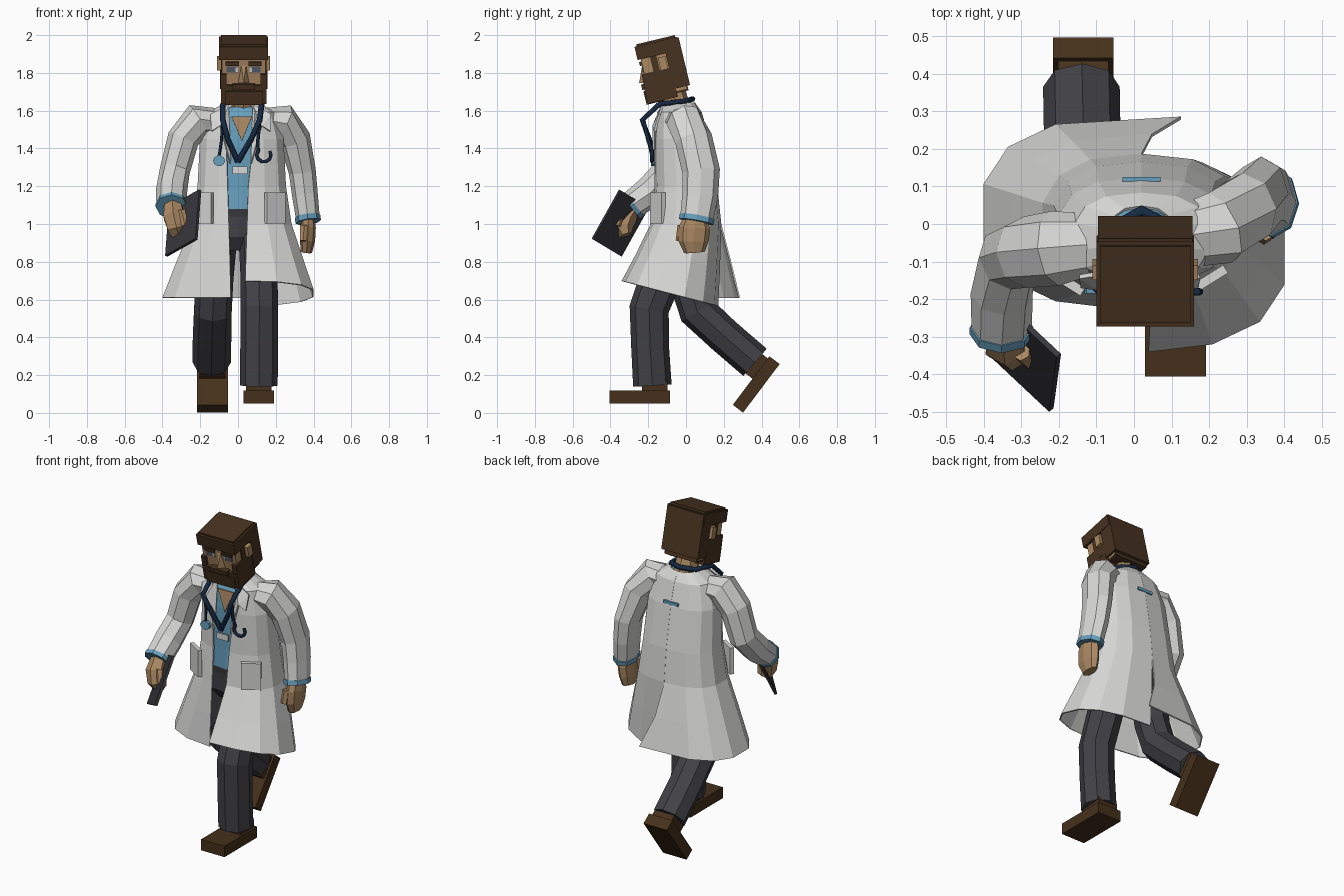
import bpy, bmesh, math
from mathutils import Vector, Matrix

if "Cube" in bpy.data.objects:
    bpy.data.objects.remove(bpy.data.objects["Cube"])


def mat(name, r, g, b):
    m = bpy.data.materials.new(name)
    m.diffuse_color = (r, g, b, 1)
    m.use_nodes = True
    m.node_tree.nodes["Principled BSDF"].inputs["Base Color"].default_value = m.diffuse_color
    return m


WHITE = mat("coat white", .68, .68, .67)
BLUE = mat("scrub blue", .135, .35, .51)
NAVY = mat("navy rubber", .008, .022, .055)
SKIN = mat("skin", .41, .25, .125)
HAIR = mat("hair brown", .062, .032, .014)
GREY = mat("trouser grey", .054, .053, .063)
SHOE = mat("shoe brown", .06, .03, .011)
DARK = mat("board charcoal", .038, .038, .045)
EYE = mat("eye grey", .1, .115, .16)


def build(name, verts, faces, m, solid=0):
    me = bpy.data.meshes.new(name)
    me.from_pydata([tuple(v) for v in verts], [], faces)
    bm = bmesh.new()
    bm.from_mesh(me)
    bmesh.ops.recalc_face_normals(bm, faces=bm.faces)
    bm.to_mesh(me)
    bm.free()
    me.materials.append(m)
    ob = bpy.data.objects.new(name, me)
    bpy.context.collection.objects.link(ob)
    if solid:
        s = ob.modifiers.new("thickness", 'SOLIDIFY')
        s.thickness, s.offset = solid, 0
    return ob


def loft(name, rings, m):
    n = len(rings[0])
    faces = [(i * n + j, i * n + (j + 1) % n, (i + 1) * n + (j + 1) % n, (i + 1) * n + j)
             for i in range(len(rings) - 1) for j in range(n)]
    faces += [tuple(range(n)), tuple(range((len(rings) - 1) * n, len(rings) * n))]
    return build(name, [v for r in rings for v in r], faces, m)


def limb(name, pts, m, n=8):
    """Tube along points (x, y, z, depth radius, width radius)."""
    ps = [Vector(p[:3]) for p in pts]
    rings = []
    for i, p in enumerate(ps):
        t = (ps[min(i + 1, len(ps) - 1)] - ps[max(i - 1, 0)]).normalized()
        u = (Vector((0, 1, 0)) - t * t.y).normalized()
        v = t.cross(u)
        rings.append([p + u * pts[i][3] * math.cos(a) + v * pts[i][4] * math.sin(a)
                      for a in (2 * math.pi * k / n for k in range(n))])
    return loft(name, rings, m)


def box(name, c, size, m, M=Matrix.Identity(4)):
    vs = [M @ (Vector(c) + Vector((x * size[0], y * size[1], z * size[2])) / 2)
          for x in (-1, 1) for y in (-1, 1) for z in (-1, 1)]
    return build(name, vs, [(0, 1, 3, 2), (4, 6, 7, 5), (0, 4, 5, 1),
                            (2, 3, 7, 6), (0, 2, 6, 4), (1, 5, 7, 3)], m)


def wire(name, pts, r, m):
    cu = bpy.data.curves.new(name, 'CURVE')
    cu.dimensions, cu.bevel_depth, cu.bevel_resolution, cu.use_fill_caps = '3D', r, 1, True
    sp = cu.splines.new('POLY')
    sp.points.add(len(pts) - 1)
    for q, p in zip(sp.points, pts):
        q.co = (*p, 1)
    cu.materials.append(m)
    ob = bpy.data.objects.new(name, cu)
    bpy.context.collection.objects.link(ob)
    bpy.ops.object.select_all(action='DESELECT')
    bpy.context.view_layer.objects.active = ob
    ob.select_set(True)
    bpy.ops.object.convert(target='MESH')


def spow(v):
    return math.copysign(abs(v) ** .8, v)


def oval(z, cx, cy, a, b, n=14):
    return [(cx + a * spow(math.sin(t)), cy - b * spow(math.cos(t)), z)
            for t in (2 * math.pi * k / n for k in range(n))]


# Torso: scrub shirt, belt, pelvis, neck and skin at the v neck
loft("scrub_shirt", [oval(*r) for r in ((1.62, .03, -.04, .08, .075), (1.57, .02, -.04, .16, .1),
     (1.45, .02, -.02, .2, .13), (1.2, .02, 0, .21, .148), (1.08, .02, 0, .21, .152))], BLUE)
loft("belt", [oval(1.085, .02, 0, .205, .148), oval(1.04, .02, 0, .205, .148)], DARK)
loft("trouser_seat", [oval(1.05, .01, 0, .2, .145), oval(.93, 0, 0, .2, .14),
                      oval(.86, 0, 0, .15, .09)], GREY)
limb("neck", [(.03, -.03, 1.57, .07, .07), (.03, -.075, 1.7, .07, .07)], SKIN)
build("neck_skin", [(-.035, -.146, 1.57), (.075, -.146, 1.57), (.02, -.158, 1.44)], [(0, 1, 2)], SKIN, .008)
box("back_trim", (.02, .119, 1.47), (.1, .012, .018), BLUE)

# Coat: two half panels, the tails swing apart with the stride
ROWS = [(1.64, .085, .08, -.035, .065), (1.59, .18, .115, -.035, .08), (1.45, .222, .14, -.02, .072),
        (1.2, .235, .162, 0, .054), (1.0, .265, .183, 0, .048), (.8, .338, .22, 0, .042), (.61, .405, .252, 0, .038)]
N = 7
for s, side in ((-1, "right"), (1, "left")):
    verts = []
    for z, a, b, cy, fx in ROWS:
        w = max(0, (1 - z) / .39)
        cx = .02 * (1 - w)
        c = cy + (.03 if s < 0 else -.085) * w
        for k in range(N + 1):
            t = math.pi * k / N
            x, y = cx + s * a * spow(math.sin(t)), c - b * spow(math.cos(t))
            if k == 0:
                x = s * fx + (.01 if z > 1.4 else 0)
            if k == N:
                x = .02 + (.105 * w * w if s < 0 else 0)
            verts.append((x, y, z - (.26 * y * w if s > 0 else 0)))
    faces = [(i * (N + 1) + k, i * (N + 1) + k + 1, (i + 1) * (N + 1) + k + 1, (i + 1) * (N + 1) + k)
             for i in range(len(ROWS) - 1) for k in range(N)]
    build("coat_panel_" + side, verts, faces, WHITE, .008)
    build("lapel_" + side, [(.015 + s * x, y, z) for x, y, z in ((.065, -.125, 1.63), (.16, -.14, 1.58),
          (.155, -.165, 1.49), (.11, -.172, 1.52), (.055, -.172, 1.32))],
          [(0, 1, 3), (1, 2, 3), (0, 3, 4)], WHITE, .012)
    M = Matrix.Translation((.195 if s > 0 else -.185, -.15, 1.085)) @ Matrix.Rotation(s * math.radians(32), 4, 'Z')
    box("pocket_" + side, (0, 0, 0), (.115, .025, .165), WHITE, M)
box("badge", (.01, -.163, 1.285), (.08, .01, .038), WHITE)

# Arms
limb("right_sleeve", [(-.13, -.055, 1.545, .085, .07), (-.21, -.065, 1.55, .1, .092), (-.29, -.075, 1.45, .095, .085),
     (-.335, -.09, 1.28, .09, .08), (-.352, -.185, 1.175, .085, .083), (-.352, -.285, 1.10, .075, .08)], WHITE)
limb("right_cuff", [(-.352, -.275, 1.107, .08, .085), (-.352, -.294, 1.092, .08, .085)], BLUE)
limb("right_hand", [(-.345, -.28, 1.1, .05, .05), (-.34, -.32, 1.04, .06, .062),
     (-.325, -.335, .98, .055, .055), (-.315, -.32, .94, .035, .04)], SKIN, 6)
limb("right_thumb", [(-.3, -.34, 1.07, .025, .025), (-.28, -.365, .99, .02, .02)], SKIN, 6)
limb("left_sleeve", [(.15, -.03, 1.545, .085, .07), (.23, -.01, 1.55, .1, .092), (.3, .04, 1.45, .1, .085),
     (.34, .08, 1.28, .1, .072), (.355, .075, 1.15, .095, .068), (.37, .057, 1.03, .088, .063)], WHITE)
limb("left_cuff", [(.368, .059, 1.04, .093, .068), (.372, .054, 1.012, .093, .068)], BLUE)
limb("left_hand", [(.37, .05, 1.04, .06, .035), (.372, .045, .98, .083, .04), (.368, .04, .91, .08, .04),
     (.362, .045, .85, .055, .03)], SKIN)
limb("left_thumb", [(.35, -.02, .99, .025, .025), (.345, -.035, .91, .02, .02)], SKIN, 6)

# Clipboard: tilted plate given by three corners
A, B, D = Vector((-.2, -.35, 1.18)), Vector((-.22, -.495, .92)), Vector((-.36, -.2, 1.09))
build("clipboard", [A, B, B + D - A, D], [(0, 1, 2, 3)], DARK, .016)

# Legs and shoes
limb("left_leg", [(.1, -.03, .98, .12, .1), (.11, -.12, .75, .112, .098), (.113, -.195, .55, .105, .1),
     (.112, -.19, .35, .1, .1), (.11, -.178, .145, .102, .1)], GREY)
limb("right_leg", [(-.1, 0, .98, .12, .1), (-.125, .01, .7, .1, .1), (-.133, .06, .54, .1, .1),
     (-.137, .2, .41, .095, .102), (-.14, .365, .268, .095, .102)], GREY)
for side, x, y, z, ang in (("left", .11, -.245, .05, 0), ("right", -.135, .399, .13, 53)):
    M = Matrix.Translation((x, y, z)) @ Matrix.Rotation(math.radians(ang), 4, 'X')
    box(side + "_shoe", (0, 0, .034), (.162, .322, .068), SHOE, M)
    box(side + "_shoe_ankle", (0, .08, .085), (.135, .135, .06), SHOE, M)

# Head, nodding forward
H = Matrix.Translation((.03, -.124, 1.819)) @ Matrix.Rotation(math.radians(13.5), 4, 'X')


def hb(name, x, y, z, m):
    """Head block from local ranges."""
    box(name, [(r[0] + r[1]) / 2 for r in (x, y, z)], [r[1] - r[0] for r in (x, y, z)], m, H)


hb("skull", (-.115, .115), (-.1, .1), (-.13, .12), SKIN)
hb("hair_top", (-.13, .13), (-.117, .115), (.078, .15), HAIR)
hb("hair_cap", (-.12, .12), (-.105, .105), (.14, .161), HAIR)
hb("hair_back", (-.126, .126), (.035, .122), (-.115, .145), HAIR)
hb("hair_nape", (-.11, .11), (.03, .108), (-.14, -.1), HAIR)
hb("beard", (-.121, .121), (-.118, .045), (-.16, -.06), HAIR)
hb("beard_chin", (-.1, .1), (-.126, -.03), (-.163, -.09), HAIR)
hb("moustache", (-.06, .06), (-.13, -.08), (-.082, -.052), HAIR)
for s, side in ((-1, "right"), (1, "left")):
    def r(a, b):
        return tuple(sorted((s * a, s * b)))
    hb("cheek_beard_" + side, r(.09, .122), (-.115, .045), (-.07, 0), HAIR)
    hb("sideburn_" + side, r(.1, .121), (-.05, -.015), (-.02, .09), HAIR)
    hb("ear_" + side, r(.1, .14), (-.01, .03), (-.005, .065), SKIN)
    hb("brow_" + side, r(.025, .095), (-.112, -.095), (.045, .066), HAIR)
    hb("eye_" + side, r(.03, .09), (-.104, -.099), (.008, .04), EYE)
    hb("eye_white_" + side, r(.03, .043), (-.106, -.1), (.012, .036), WHITE)
build("nose", [H @ Vector(p) for p in ((-.012, -.1, .045), (.012, -.1, .045), (.03, -.098, -.05),
      (-.03, -.098, -.05), (0, -.138, -.042))], [(0, 1, 2, 3), (0, 1, 4), (1, 2, 4), (2, 3, 4), (3, 0, 4)], SKIN)

# Stethoscope: neck loop with hanging ends
wire("stethoscope_loop", [(0, -.168, 1.33), (-.055, -.195, 1.45), (-.08, -.232, 1.55), (-.08, -.14, 1.635),
     (-.06, -.01, 1.65), (.02, .035, 1.662), (.11, -.01, 1.65), (.125, -.14, 1.635), (.115, -.232, 1.55),
     (.07, -.195, 1.45), (0, -.168, 1.33)], .015, NAVY)
wire("stethoscope_drop", [(-.08, -.225, 1.55), (-.088, -.19, 1.44), (-.1, -.175, 1.36)], .008, NAVY)
wire("stethoscope_ears", [(.115, -.225, 1.55), (.105, -.2, 1.44)]
     + [(.137 + .038 * math.cos(a), -.18, 1.365 + .036 * math.sin(a))
        for a in (math.pi * (.8 + k / 5) for k in range(8))], .01, NAVY)
build("chest_piece", [(-.1 + .032 * math.cos(k * math.pi / 5), -.175, 1.335 + .028 * math.sin(k * math.pi / 5))
                      for k in range(10)], [tuple(range(10))], BLUE, .02)
